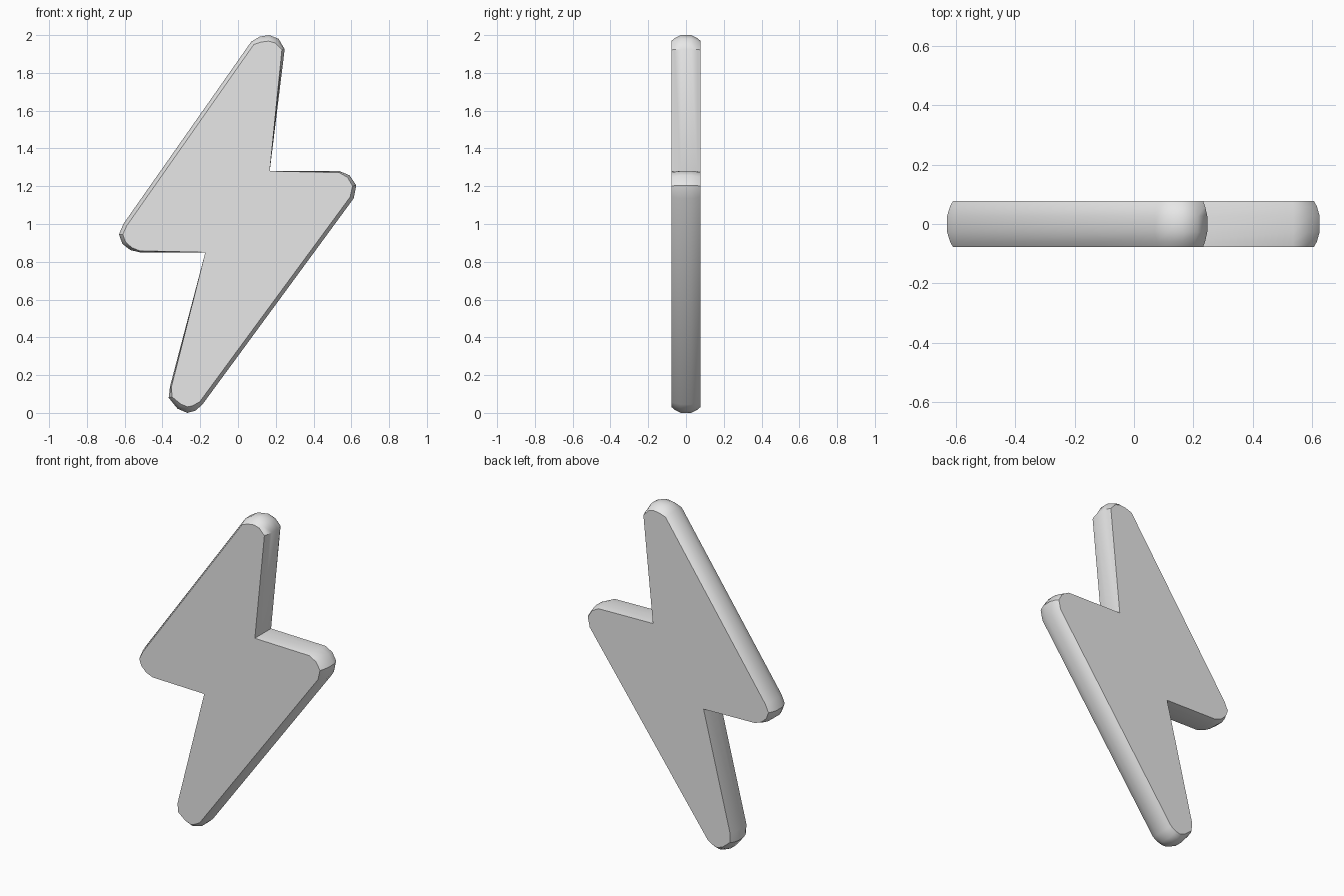
import bpy
import bmesh
import math
from mathutils import Vector

cube = bpy.data.objects.get("Cube")
if cube:
    bpy.data.objects.remove(cube, do_unlink=True)

# Single grey material
grey = bpy.data.materials.new("plain grey")
grey.use_nodes = True
colour = (0.8, 0.8, 0.8, 1)
grey.diffuse_color = colour
grey.node_tree.nodes["Principled BSDF"].inputs["Base Color"].default_value = colour

# Widest outline, clockwise from the front: x, z, rim inset
TOP_TIP = [(0.07, 1.965, 0.02), (0.115, 1.992, 0.03), (0.165, 2.0, 0.032),
           (0.215, 1.98, 0.028), (0.247, 1.925, 0.015)]
RIGHT_NOTCH = [(0.168, 1.28, 0)]
RIGHT_TIP = [(0.537, 1.28, 0.008), (0.59, 1.258, 0.015),
             (0.626, 1.205, 0.02), (0.612, 1.135, 0.02)]
BOTTOM_TIP = [(-0.188, 0.045, 0.02), (-0.225, 0.012, 0.03), (-0.268, 0.0, 0.032),
              (-0.32, 0.022, 0.03), (-0.367, 0.08, 0.018), (-0.36, 0.14, 0.008)]
LEFT_NOTCH = [(-0.173, 0.85, 0)]
LEFT_TIP = [(-0.52, 0.85, 0.008), (-0.57, 0.862, 0.015), (-0.612, 0.895, 0.02),
            (-0.63, 0.945, 0.02), (-0.607, 1.0, 0.02)]
outline = TOP_TIP + RIGHT_NOTCH + RIGHT_TIP + BOTTOM_TIP + LEFT_NOTCH + LEFT_TIP
count = len(outline)

# Bulging edge section: depth and share of the inset
SECTION = [(-0.078, 1), (-0.06, 0.5), (-0.027, 0), (0.027, 0), (0.06, 0.5), (0.078, 1)]


def inward(i):
    """Unit direction pointing into the shape at an outline point."""
    here = Vector(outline[i][:2])
    before = (here - Vector(outline[i - 1][:2])).normalized()
    after = (Vector(outline[(i + 1) % count][:2]) - here).normalized()
    along = (before + after).normalized()
    return Vector((along.y, -along.x))


# Bolt body: stacked rings joined by side faces and closed by flat caps
bm = bmesh.new()
rings = []
for depth, share in SECTION:
    ring = []
    for i, (x, z, inset) in enumerate(outline):
        p = Vector((x, z)) + inward(i) * inset * share
        ring.append(bm.verts.new((p.x, depth, p.y)))
    rings.append(ring)
for a, b in zip(rings, rings[1:]):
    for i in range(count):
        j = (i + 1) % count
        bm.faces.new((a[i], a[j], b[j], b[i]))
bm.faces.new(rings[0])
bm.faces.new(rings[-1][::-1])
bmesh.ops.recalc_face_normals(bm, faces=bm.faces)

mesh = bpy.data.meshes.new("lightning_bolt")
bm.to_mesh(mesh)
bm.free()
mesh.materials.append(grey)
bolt = bpy.data.objects.new("lightning_bolt", mesh)
bpy.context.collection.objects.link(bolt)

# Smooth rounded rim, crisp caps and notches
bpy.ops.object.select_all(action='DESELECT')
bolt.select_set(True)
bpy.context.view_layer.objects.active = bolt
bpy.ops.object.shade_smooth_by_angle(angle=math.radians(38))
for face in mesh.polygons:
    if abs(face.normal.y) > 0.99:
        face.use_smooth = False
